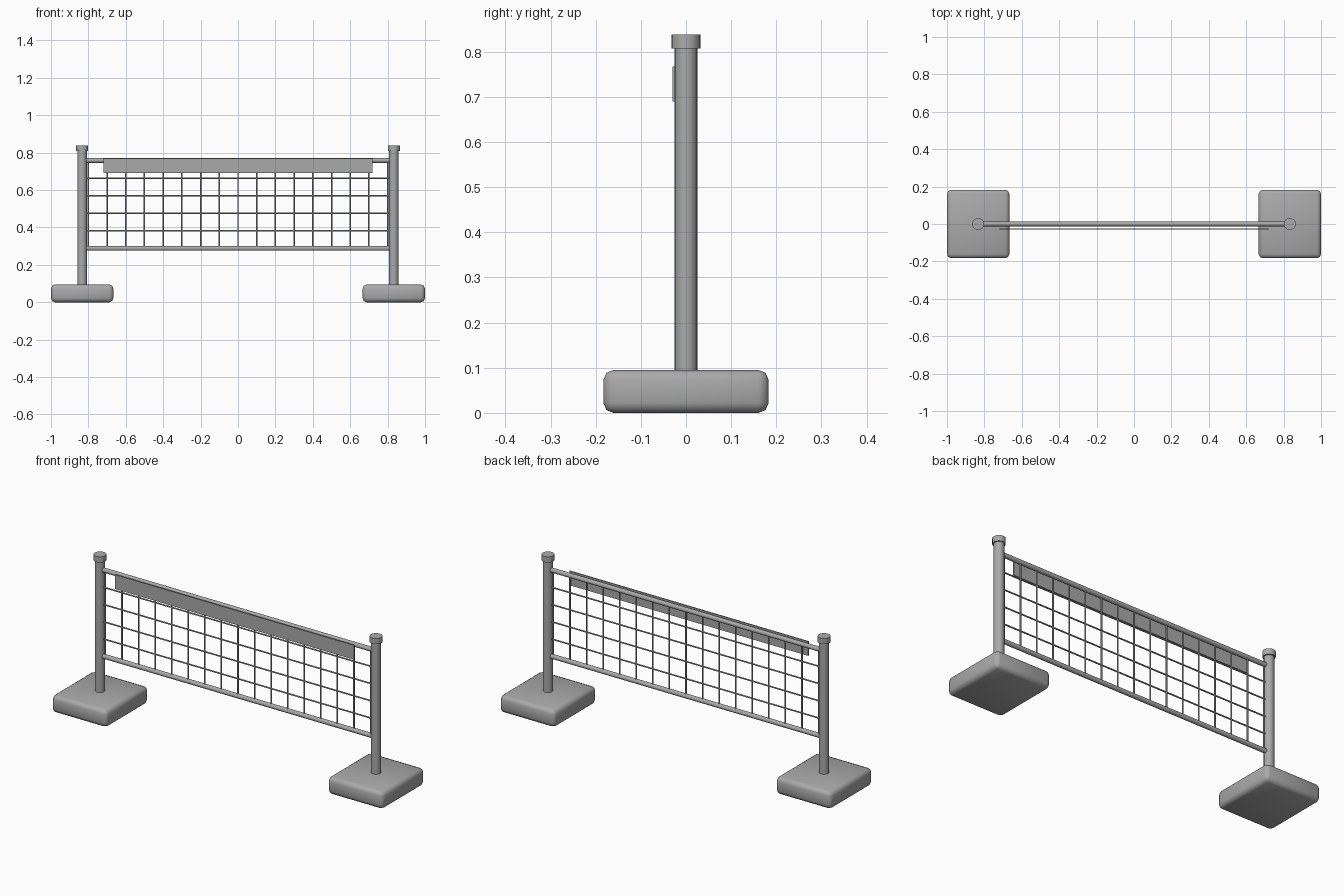
import bpy
import math

cube = bpy.data.objects.get("Cube")
if cube:
    bpy.data.objects.remove(cube, do_unlink=True)

grey = bpy.data.materials.new("plain_grey")
grey.use_nodes = True
colour = (0.4, 0.4, 0.4, 1)
grey.diffuse_color = colour
grey.node_tree.nodes["Principled BSDF"].inputs["Base Color"].default_value = colour


def finish(name):
    obj = bpy.context.object
    obj.name = name
    obj.data.materials.append(grey)
    return obj


def smooth(angle=40):
    bpy.ops.object.shade_smooth_by_angle(angle=math.radians(angle))


def box(name, centre, size, bevel=0):
    bpy.ops.mesh.primitive_cube_add(size=1, location=centre)
    obj = finish(name)
    obj.scale = size
    bpy.ops.object.transform_apply(location=False, rotation=False, scale=True)
    if bevel:
        mod = obj.modifiers.new("rounded_edges", "BEVEL")
        mod.width = bevel
        mod.segments = 2
        bpy.ops.object.modifier_apply(modifier=mod.name)
        smooth(50)
    return obj


def rod(name, centre, radius, length, axis="z", sides=16):
    turn = (0, math.pi / 2, 0) if axis == "x" else (0, 0, 0)
    bpy.ops.mesh.primitive_cylinder_add(vertices=sides, radius=radius, depth=length,
                                        location=centre, rotation=turn)
    obj = finish(name)
    smooth()
    return obj


POST_X = 0.833
TOP, BOTTOM = 0.758, 0.288

# Weighted feet, posts and caps
for side, label in ((1, "left"), (-1, "right")):
    x = side * POST_X
    box(label + "_base", (x, 0, 0.0475), (0.333, 0.366, 0.095), 0.022)
    rod(label + "_post", (x, 0, 0.45), 0.025, 0.72, sides=24)
    rod(label + "_post_cap", (x, 0, 0.823), 0.032, 0.031, sides=24)

# Horizontal rails
rod("top_rail", (0, 0, TOP), 0.0125, 2 * POST_X - 0.03, "x")
rod("bottom_rail", (0, 0, BOTTOM), 0.0125, 2 * POST_X - 0.03, "x")

# Mesh wires
for i in range(17):
    rod("upright_wire", ((i - 8) / 10, 0, (TOP + BOTTOM) / 2), 0.004, TOP - BOTTOM, sides=8)
for i in range(1, 5):
    z = BOTTOM + (TOP - BOTTOM) * i / 5
    rod("cross_wire", (0, 0, z), 0.004, 2 * POST_X - 0.04, "x", sides=8)

# Flat board along the top of the front
box("front_board", (0, -0.027, 0.729), (1.44, 0.006, 0.078))
